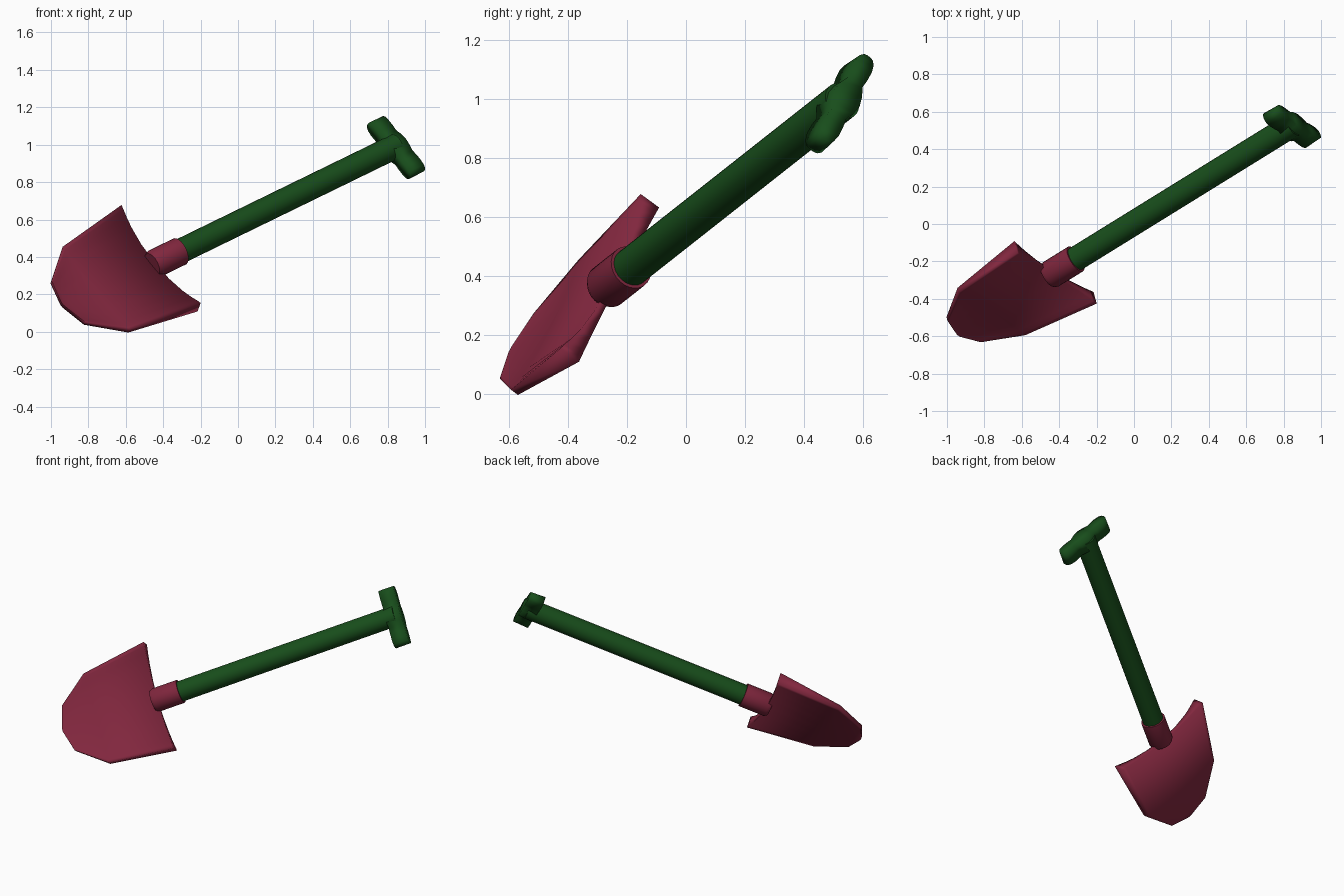
import bpy, bmesh, math
from mathutils import Vector, Matrix

if "Cube" in bpy.data.objects:
    bpy.data.objects.remove(bpy.data.objects["Cube"])

# Tool frame: local X = across the blade, Y = blade front, Z = along the shaft
d = Vector((0.786, 0.486, 0.383)).normalized()
w = Vector((-0.583, 0.375, 0.722))
w = (w - d * w.dot(d)).normalized()
n = d.cross(w)
FRAME = Matrix.Translation((0, 0.006, 0.581)) @ Matrix((w, n, d)).transposed().to_4x4()


def material(name, color):
    m = bpy.data.materials.new(name)
    m.diffuse_color = color
    m.use_nodes = True
    m.node_tree.nodes["Principled BSDF"].inputs["Base Color"].default_value = m.diffuse_color
    return m


RED = material("crimson", (0.22, 0.02, 0.048, 1))
GREEN = material("dark_green", (0.009, 0.075, 0.011, 1))


def loft(name, rings, mat, angle=35):
    """Bridge equal-length closed rings and cap the two ends."""
    bm = bmesh.new()
    rows = [[bm.verts.new(p) for p in r] for r in rings]
    k = len(rows[0])
    for a, b in zip(rows, rows[1:]):
        for i in range(k):
            j = (i + 1) % k
            bm.faces.new((a[i], a[j], b[j], b[i]))
    # each ring is mirrored halfway, so cap it with strips
    for r in (rows[0], rows[-1]):
        for i in range(k // 2 - 1):
            bm.faces.new((r[i], r[i + 1], r[k - 2 - i], r[k - 1 - i]))
    bmesh.ops.remove_doubles(bm, verts=bm.verts, dist=1e-5)
    bmesh.ops.recalc_face_normals(bm, faces=bm.faces)
    bm.transform(FRAME)
    me = bpy.data.meshes.new(name)
    bm.to_mesh(me)
    bm.free()
    ob = bpy.data.objects.new(name, me)
    bpy.context.collection.objects.link(ob)
    me.materials.append(mat)
    bpy.ops.object.select_all(action='DESELECT')
    ob.select_set(True)
    bpy.context.view_layer.objects.active = ob
    bpy.ops.object.shade_smooth_by_angle(angle=math.radians(angle))
    return ob


def circle(r, z, sides=24):
    return [(r * math.cos(2 * math.pi * (i + .5) / sides),
             r * math.sin(2 * math.pi * (i + .5) / sides), z) for i in range(sides)]


# Dished blade: along, half width, front edge/centre, back edge/centre, notch at the centre
ROWS = [(-0.53, 0.363, 0.053, -0.004, -0.026, -0.028, 0.03),
        (-0.965, 0.306, 0.026, 0.004, -0.004, -0.018, 0),
        (-1.156, 0.153, 0.029, 0.020, 0.004, -0.002, 0),
        (-1.196, 0.012, 0.034, 0.033, 0.010, 0.010, 0)]
TS = [-1, -0.93, -0.82, -0.65, -0.35, 0, 0.35, 0.65, 0.82, 0.93, 1]
rings = []
for z, hw, fe, fc, be, bc, notch in ROWS:
    front = [(0.01 + hw * t, fc + (fe - fc) * min(1, abs(t) / 0.97) ** 2.5,
              z - notch * (1 - t * t)) for t in TS]
    back = [(0.01 + hw * t, bc + (be - bc) * t * t, z - notch * (1 - t * t))
            for t in reversed(TS)]
    rings.append(front + back)
loft("blade", rings, RED, 100)

# Socket joining the blade to the shaft
loft("socket", [circle(0.066, -0.585), circle(0.077, -0.565), circle(0.077, -0.397)], RED)

# Shaft
loft("shaft", [circle(0.066, -0.42), circle(0.066, 1.08)], GREEN)

# Grip: two-lobed crossbar with a thick centre and pinched waists
HALF = [(0.0, 0.062), (0.04, 0.053), (0.075, 0.036), (0.11, 0.041), (0.15, 0.042),
        (0.18, 0.035), (0.194, 0.022), (0.198, 0.008)]
prof = [(-x, y) for x, y in reversed(HALF[1:])] + HALF
outline = prof + [(x, -y) for x, y in reversed(prof)]
loft("grip", [[(x * s - 0.007, y * t, z) for x, y in outline]
              for s, t, z in ((0.985, 1, 1.02), (0.985, 0.85, 1.12))], GREEN, 100)
